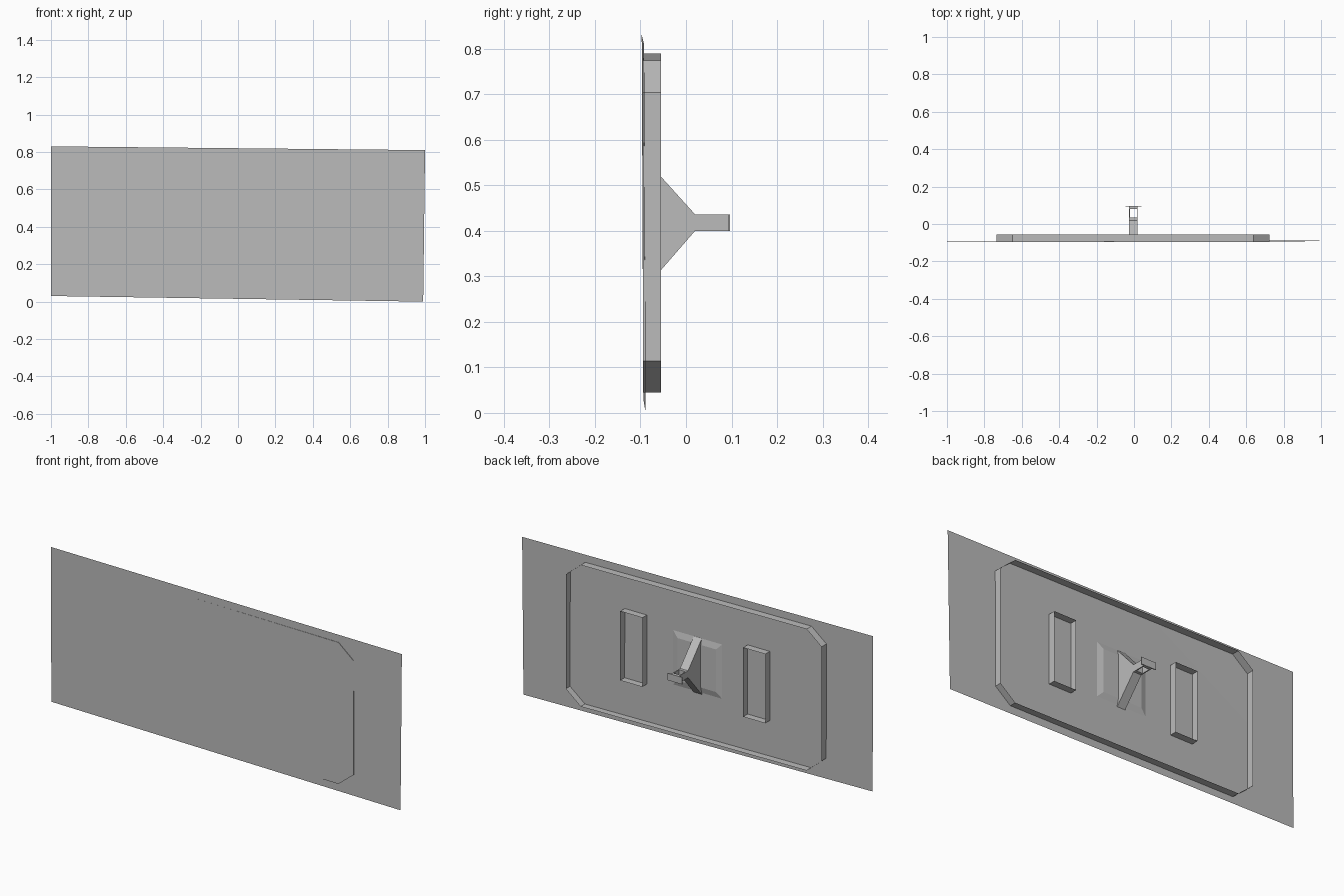
import bpy, bmesh

cube = bpy.data.objects.get("Cube")
if cube:
    bpy.data.objects.remove(cube, do_unlink=True)

# One plain grey for the whole sign
grey = bpy.data.materials.new("plain_grey")
grey.use_nodes = True
grey.diffuse_color = (0.5, 0.5, 0.5, 1)
grey.node_tree.nodes["Principled BSDF"].inputs["Base Color"].default_value = (0.5, 0.5, 0.5, 1)

MID = 0.417     # height of the panel centre
SHEET = -0.092  # depth of the panel back


def finish(name, bm, closed=False):
    if closed:
        bmesh.ops.recalc_face_normals(bm, faces=bm.faces)
    mesh = bpy.data.meshes.new(name)
    bm.to_mesh(mesh)
    bm.free()
    mesh.materials.append(grey)
    ob = bpy.data.objects.new(name, mesh)
    bpy.context.collection.objects.link(ob)
    return ob


def loft(name, loops, cap_start=False, cap_end=False):
    """Join loops of points with quads, optionally capping the ends."""
    bm = bmesh.new()
    rings = [[bm.verts.new(p) for p in loop] for loop in loops]
    n = len(rings[0])
    for a, b in zip(rings, rings[1:]):
        for i in range(n):
            j = (i + 1) % n
            bm.faces.new((a[i], a[j], b[j], b[i]))
    if cap_start:
        bm.faces.new(rings[0])
    if cap_end:
        bm.faces.new(rings[-1][::-1])
    return finish(name, bm, cap_start or cap_end)


def rect(x0, x1, z0, z1, y):
    return [(x0, y, z0), (x1, y, z0), (x1, y, z1), (x0, y, z1)]


def box(name, x0, x1, y0, y1, z0, z1):
    return loft(name, [rect(x0, x1, z0, z1, y0), rect(x0, x1, z0, z1, y1)], True, True)


# Front panel: a single, slightly tilted sheet
def panel_depth(x, z):
    return -0.095 + 0.0026 * (x + 0.73) - 0.0044 * (z - 0.47)


bm = bmesh.new()
bm.faces.new([bm.verts.new((x, panel_depth(x, z), z))
              for x, z in ((-1, 0.03), (0.99, 0), (1, 0.81), (-1, 0.83))])
finish("front_panel", bm)


# Eight-sided tray behind the panel, with an open back
def octagon(y, w=0.73, h=0.365, cx=0.085, cz=0.07):
    pts = [(-w, -h + cz), (-w + cx, -h), (w - cx, -h), (w, -h + cz),
           (w, h - cz), (w - cx, h), (-w + cx, h), (-w, h - cz)]
    return [(x - 0.005, y, MID + z - 0.0115 * x) for x, z in pts]


loft("octagon_tray", [octagon(-0.095), octagon(-0.055)], cap_start=True)

# Upright open frames on both sides of the bracket
for side, x in (("left", 0.351), ("right", -0.351)):
    loft(side + "_slot_frame", [rect(x - 0.063, x + 0.063, 0.24, 0.597, y)
                                for y in (SHEET, -0.055)])

# Shallow bevelled mounting plate
loft("mounting_plate", [rect(-s - 0.003, s - 0.003, 0.42 - s, 0.42 + s, y)
                        for s, y in ((0.14, -0.091), (0.11, -0.083))], cap_end=True)

# Bracket arm, forked near its end
X0, X1, Z0, Z1 = -0.026, 0.02, 0.4, 0.436
box("bracket_arm", X0, X1, SHEET, 0.035, Z0, Z1)
for side, a in (("right", X0), ("left", X1 - 0.005)):
    box(side + "_fork_plate", a, a + 0.005, 0.035, 0.08, Z0, Z1)
box("arm_end_block", X0, X1, 0.08, 0.094, Z0, Z1)
box("arm_end_flange", -0.045, 0.039, 0.093, 0.097, Z0, Z1)

# Triangular gussets above and below the arm
for name, root, tip in (("upper_gusset", 0.56, Z1), ("lower_gusset", 0.271, Z0)):
    loft(name, [[(x, SHEET, root), (x, 0.02, tip), (x, SHEET, tip)]
                for x in (X0, X1)], True, True)
